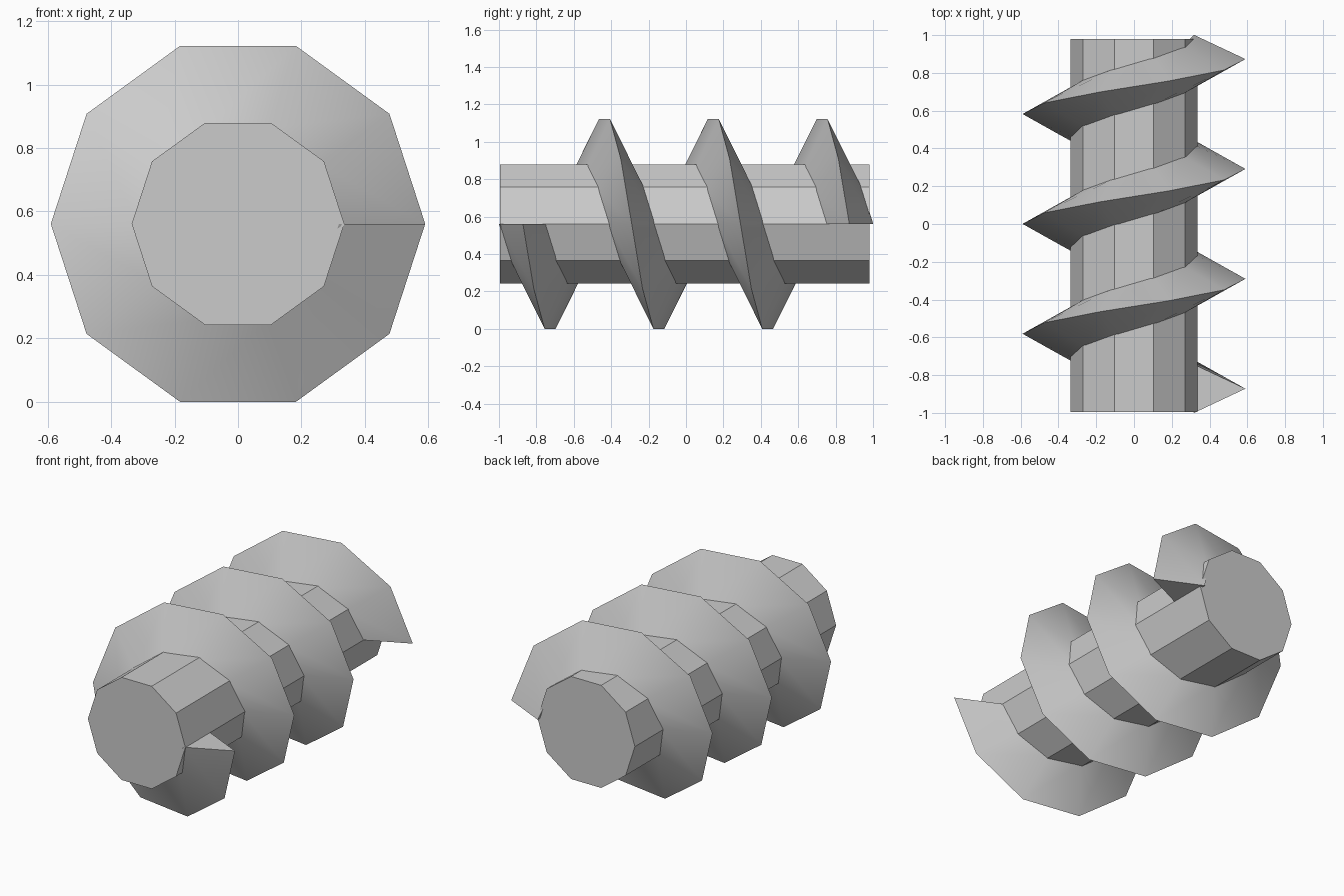
import bpy, bmesh
from math import cos, sin, tau

if "Cube" in bpy.data.objects:
    bpy.data.objects.remove(bpy.data.objects["Cube"])

SIDES = 10
TURNS = 3
PITCH = 0.5817
CENTRE_Z = 0.561
CORE_R = 0.335


def point(radius, angle, y):
    return (radius * cos(angle), y, CENTRE_Z + radius * sin(angle))


def loft(name, rings):
    """Skin a list of closed cross-sections and cap both ends."""
    bm = bmesh.new()
    loops = [[bm.verts.new(p) for p in ring] for ring in rings]
    for a, b in zip(loops, loops[1:]):
        n = len(a)
        for i in range(n):
            j = (i + 1) % n
            bm.faces.new((a[i], a[j], b[j], b[i]))
    bm.faces.new(loops[0])
    bm.faces.new(loops[-1])
    bmesh.ops.recalc_face_normals(bm, faces=bm.faces)
    mesh = bpy.data.meshes.new(name)
    bm.to_mesh(mesh)
    bm.free()
    obj = bpy.data.objects.new(name, mesh)
    bpy.context.collection.objects.link(obj)
    return obj


# ten-sided shaft
loft("shaft", [[point(CORE_R, tau * i / SIDES, y) for i in range(SIDES)]
               for y in (-0.995, 0.98)])

# triangular thread section: radius and offset along the shaft
section = [(0.318, -0.128), (0.59, 0.0), (0.318, 0.128)]

# thread winding three turns along the shaft
rings = []
for k in range(TURNS * SIDES + 1):
    angle = -tau * k / SIDES
    y = -0.872 + PITCH * k / SIDES
    rings.append([point(r, angle, y + dy) for r, dy in section])
thread = loft("thread", rings)

# soft flanks, sharp crest
bpy.context.view_layer.objects.active = thread
thread.select_set(True)
bpy.ops.object.shade_smooth_by_angle(angle=0.52)
